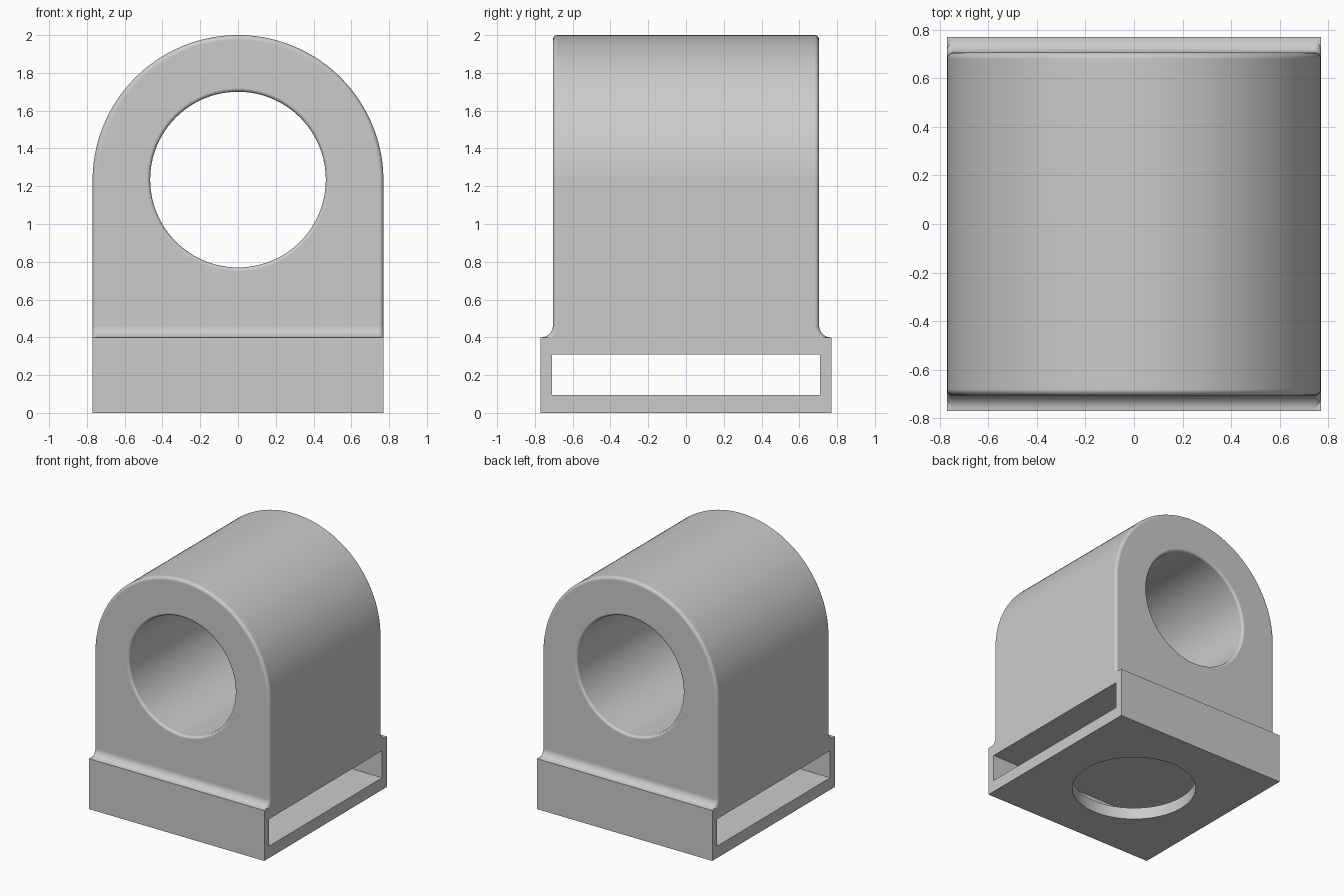
import bpy, bmesh
from math import sin, cos, pi

old = bpy.data.objects.get("Cube")
if old:
    bpy.data.objects.remove(old, do_unlink=True)

grey = bpy.data.materials.new("plain grey")
grey.use_nodes = True
grey.diffuse_color = (0.6, 0.6, 0.6, 1)
grey.node_tree.nodes["Principled BSDF"].inputs["Base Color"].default_value = (0.6, 0.6, 0.6, 1)

HALF, BASE_TOP, AXIS_Z = 0.77, 0.4, 1.23   # half width, plinth height, bore centre
FACE, EDGE, FILLET = 0.705, 0.025, 0.06    # end face y, edge rounding, foot fillet
STEPS = 6


def loft(name, rings):
    """Skin a closed solid through rings of equal point count."""
    bm = bmesh.new()
    loops = [[bm.verts.new(p) for p in ring] for ring in rings]
    n = len(loops[0])
    for a, b in zip(loops, loops[1:]):
        for i in range(n):
            j = (i + 1) % n
            bm.faces.new((a[i], a[j], b[j], b[i]))
    bm.faces.new(loops[0])
    bm.faces.new(loops[-1])
    bmesh.ops.recalc_face_normals(bm, faces=bm.faces)
    mesh = bpy.data.meshes.new(name)
    bm.to_mesh(mesh)
    bm.free()
    mesh.materials.append(grey)
    obj = bpy.data.objects.new(name, mesh)
    bpy.context.collection.objects.link(obj)
    return obj


def box(name, x, y, z0, z1):
    corners = ((-x, -y), (x, -y), (x, y), (-x, y))
    return loft(name, [[(a, b, z) for a, b in corners] for z in (z0, z1)])


def rounded_ends(half, r):
    """(position, inset) pairs for a bar whose two ends are rounded."""
    end = [(half - r + r * sin(t), r - r * cos(t))
           for t in (i * pi / 2 / STEPS for i in range(STEPS + 1))]
    return [(-p, d) for p, d in reversed(end)] + end


def arch_ring(y, d):
    r, n = HALF - d, 72
    top = [(r * cos(pi * i / n), y, AXIS_Z + r * sin(pi * i / n)) for i in range(n + 1)]
    return [(r, y, BASE_TOP - 0.03)] + top + [(-r, y, BASE_TOP - 0.03)]


def fillet_ring(x, d, side):
    r, n = FILLET + d, 8
    cy, cz = FACE + FILLET, BASE_TOP + FILLET
    arc = [(x, side * (cy - r * cos(t)), cz - r * sin(t))
           for t in (i * pi / 2 / n for i in range(n + 1))]
    return arc + [(x, side * 0.6, BASE_TOP - 0.05), (x, side * 0.6, cz)]


def combine(target, other, operation):
    mod = target.modifiers.new(operation, "BOOLEAN")
    mod.operation, mod.object, mod.solver = operation, other, "EXACT"
    bpy.context.view_layer.objects.active = target
    bpy.ops.object.modifier_apply(modifier=mod.name)
    bpy.data.objects.remove(other, do_unlink=True)


# Arched housing on a square plinth, joined by foot fillets
block = box("bearing_block", HALF, HALF, 0, BASE_TOP)
combine(block, loft("arch", [arch_ring(y, d) for y, d in rounded_ends(FACE, EDGE)]), "UNION")
for side in (-1, 1):
    foot = loft("foot_fillet", [fillet_ring(x, d, side) for x, d in rounded_ends(HALF, EDGE)])
    combine(block, foot, "UNION")

# Bore with softly rounded rims
R, LIP, N = 0.465, 0.02, 96
rims = rounded_ends(FACE, LIP)
rims = [(-0.9, LIP)] + rims + [(0.9, LIP)]
bore = loft("bore", [[((R + d) * cos(2 * pi * i / N), y, AXIS_Z + 0.005 + (R + d) * sin(2 * pi * i / N))
                      for i in range(N)] for y, d in rims])
combine(block, bore, "DIFFERENCE")

# Side-to-side slot and round opening in the floor
combine(block, box("slot", 1, 0.71, 0.095, 0.31), "DIFFERENCE")
opening = loft("floor_opening", [[(0.46 * cos(2 * pi * i / N), 0.46 * sin(2 * pi * i / N), z)
                                  for i in range(N)] for z in (-0.1, 0.2)])
combine(block, opening, "DIFFERENCE")

# Merge flat regions, then smooth the curved ones
bm = bmesh.new()
bm.from_mesh(block.data)
bmesh.ops.remove_doubles(bm, verts=bm.verts, dist=0.0002)
bmesh.ops.dissolve_limit(bm, angle_limit=0.005, verts=bm.verts, edges=bm.edges)
bm.to_mesh(block.data)
bm.free()

bpy.ops.object.select_all(action="DESELECT")
block.select_set(True)
bpy.context.view_layer.objects.active = block
bpy.ops.object.shade_smooth_by_angle(angle=0.6)
weighted = block.modifiers.new("even shading", "WEIGHTED_NORMAL")
weighted.keep_sharp = True
